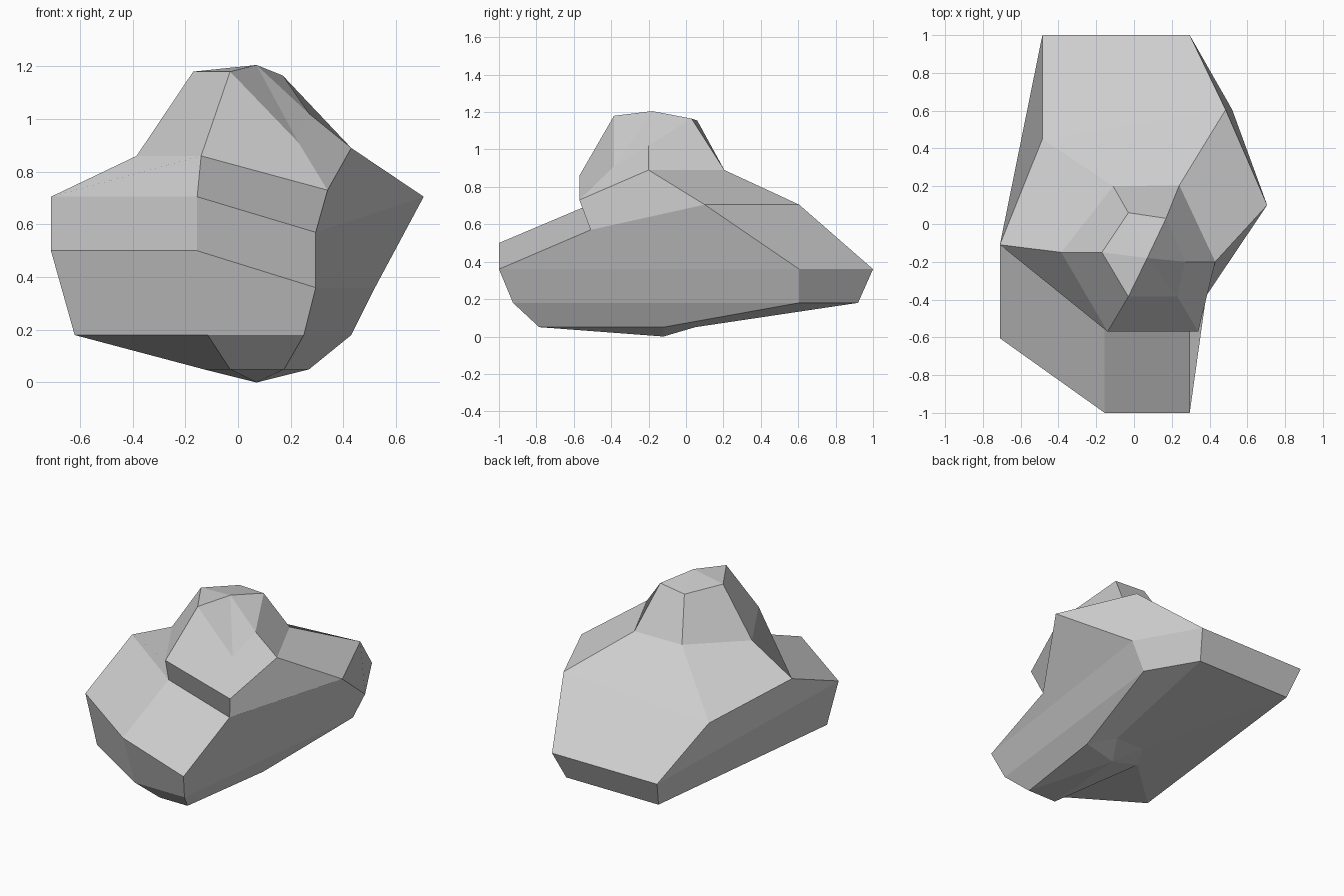
import bpy
import bmesh

# Remove the default cube only
default = bpy.data.objects.get("Cube")
if default:
    bpy.data.objects.remove(default, do_unlink=True)


def make_material(name, colour):
    material = bpy.data.materials.new(name)
    material.use_nodes = True
    material.diffuse_color = colour
    for node in material.node_tree.nodes:
        if node.type == "BSDF_PRINCIPLED":
            node.inputs["Base Color"].default_value = colour
    return material


def close_with_point(bm, ring, point):
    """Fan triangles from a ring to a single point."""
    tip = bm.verts.new(point)
    for a, b in zip(ring, ring[1:] + ring[:1]):
        bm.faces.new((a, b, tip))


def join_rings(bm, upper, lower):
    """Skin two rings with quads that fold from lower left to upper right."""
    count = len(upper)
    for i in range(count):
        j = (i + 1) % count
        bm.faces.new((lower[i], lower[j], upper[j], upper[i]))


# Six-sided rings, each ordered: left, front left, front right, right,
# back right, back left as seen from the front
crown = [(-.17, -.15, 1.18), (-.03, -.385, 1.18), (.23, -.385, .91),
         (.27, -.2, 1.02), (.17, .03, 1.165), (-.03, .06, 1.155)]
collar = [(-.385, -.15, .86), (-.14, -.57, .86), (.34, -.57, .73),
          (.43, -.2, .89), (.24, .205, .89), (-.11, .2, .89)]
shoulder = [(-.71, -.11, .705), (-.155, -.515, .705), (.295, -.51, .57),
            (.705, .1, .705), (.485, .605, .705), (-.485, .45, .56)]
rim = [(-.71, -.605, .5), (-.155, -1, .5), (.295, -1, .36),
       (.52, .605, .36), (.295, 1, .36), (-.485, 1, .36)]
belt = [(-.62, -.61, .18), (-.115, -.925, .18), (.25, -.925, .18),
        (.43, .605, .18), (.245, .92, .18), (-.44, .92, .18)]
keel = [(-.13, -.12, .05), (-.03, -.785, .05), (.175, -.785, .05),
        (.27, -.12, .05), (.175, .05, .05), (-.03, .05, .05)]

# Stack the rings into one closed faceted boulder
bm = bmesh.new()
rings = [[bm.verts.new(point) for point in ring]
         for ring in (crown, collar, shoulder, rim, belt, keel)]
for upper, lower in zip(rings, rings[1:]):
    join_rings(bm, upper, lower)

# Peak and underside tip
close_with_point(bm, rings[0], (.07, -.18, 1.205))
close_with_point(bm, rings[-1][::-1], (.07, -.12, 0))

mesh = bpy.data.meshes.new("boulder")
bm.to_mesh(mesh)
bm.free()

# Flat-shaded grey stone
mesh.materials.append(make_material("grey stone", (.61, .61, .61, 1)))
boulder = bpy.data.objects.new("boulder", mesh)
bpy.context.collection.objects.link(boulder)
